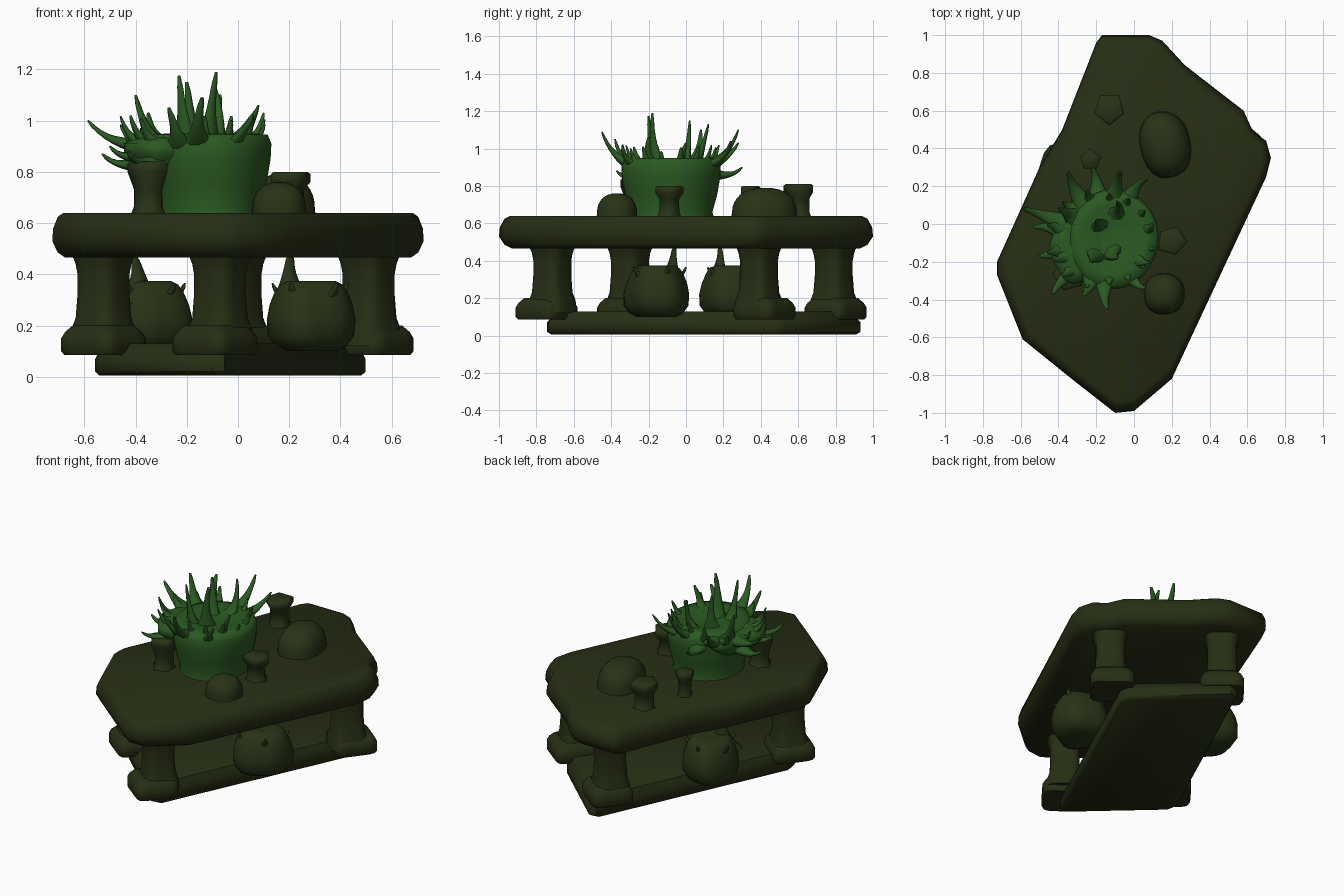
import bpy, bmesh, math, random
from mathutils import Vector, Matrix

if "Cube" in bpy.data.objects:
    bpy.data.objects.remove(bpy.data.objects["Cube"])

random.seed(4)
ANG = math.radians(-38)                  # legs and feet are turned about z
U, V = Vector((0.417, 0.909)), Vector((0.909, -0.417))


def material(name, col):
    m = bpy.data.materials.new(name)
    m.diffuse_color = (*col, 1)
    m.use_nodes = True
    m.node_tree.nodes["Principled BSDF"].inputs["Base Color"].default_value = m.diffuse_color
    return m


WOOD = material("dark_olive", (0.020, 0.028, 0.007))
ROCK = material("moss_olive", (0.021, 0.033, 0.008))
LEAF = material("leaf_green", (0.024, 0.10, 0.016))


def loft(name, rings, mat, angle=50):
    """Skin a stack of equal-sized rings and cap both ends."""
    bm = bmesh.new()
    rows = [[bm.verts.new(p) for p in r] for r in rings]
    n = len(rows[0])
    for a, b in zip(rows, rows[1:]):
        for i in range(n):
            j = (i + 1) % n
            bm.faces.new((a[i], a[j], b[j], b[i]))
    bm.faces.new(rows[0][::-1])
    bm.faces.new(rows[-1])
    bmesh.ops.recalc_face_normals(bm, faces=bm.faces[:])
    me = bpy.data.meshes.new(name)
    bm.to_mesh(me)
    bm.free()
    ob = bpy.data.objects.new(name, me)
    bpy.context.collection.objects.link(ob)
    me.materials.append(mat)
    bpy.ops.object.select_all(action='DESELECT')
    ob.select_set(True)
    bpy.context.view_layer.objects.active = ob
    bpy.ops.object.shade_smooth_by_angle(angle=math.radians(angle))
    return ob


def turned(name, x, y, profile, mat, n=20, sx=1, sy=1, rot=0, square=2, wob=0, angle=50):
    """Turned or squared body; profile is (z, radius) pairs, square is the superellipse power."""
    waves = [(k, random.uniform(0, 6.28)) for k in (2, 3, 5)]
    rings = []
    for z, r in profile:
        ring = []
        for i in range(n):
            t = math.tau * i / n
            c, s = math.cos(t), math.sin(t)
            k = (abs(c) ** square + abs(s) ** square) ** (-1 / square)
            k *= 1 + wob * sum(math.sin(f * t + p + z * 4) for f, p in waves) / 2
            p = Matrix.Rotation(rot, 2) @ Vector((c * k * r * sx, s * k * r * sy))
            ring.append((x + p.x, y + p.y, z))
        rings.append(ring)
    return loft(name, rings, mat, angle)


def plate(name, outline, levels, mat, centre):
    """Slab with rounded edges; levels are (z, inset factor) pairs."""
    c = Vector(centre)
    rings = [[(*(c + (Vector(p) - c) * k), z) for p in outline] for z, k in levels]
    return loft(name, rings, mat)


def leaf(name, base, tip, w, mat=LEAF, lift=0.05):
    """Tapered curved blade from base to tip."""
    b, t = Vector(base), Vector(tip)
    out = Vector((t.x - b.x, t.y - b.y, 0))
    side = Vector((-out.y, out.x, 0)).normalized() if out.length > 0.01 else Vector((1, 0, 0))
    sway = side * random.uniform(-0.05, 0.05) if w > 0.06 else side * 0
    mid = (b + t) / 2 + out * 0.2 - Vector((0, 0, lift)) + sway
    rings = []
    for i in range(9):
        s = i / 8
        p = b * (1 - s) ** 2 + mid * 2 * s * (1 - s) + t * s * s
        d = ((mid - b) * (1 - s) + (t - mid) * s).normalized()
        nor = d.cross(side).normalized()
        r = w * ((1 - s) ** 2 * 0.82 + 0.18) * (0.5 if i == 8 else 1)
        rings.append([p + side * r * math.cos(a) + nor * r * 0.6 * math.sin(a)
                      for a in (math.tau * k / 8 for k in range(8))])
    return loft(name, rings, mat, 70)


# table top
top = [(-0.17, 1), (0.08, 1), (0.15, 0.97), (0.27, 0.84), (0.58, 0.6), (0.63, 0.49),
       (0.7, 0.44), (0.725, 0.35), (0.7, 0.25), (0.2, -0.82), (0.0, -0.99), (-0.1, -1.0),
       (-0.33, -0.82), (-0.59, -0.61), (-0.725, -0.27), (-0.725, -0.2), (-0.5, 0.3),
       (-0.38, 0.5), (-0.2, 0.96)]
plate("table_top", top, [(0.465, 0.93), (0.485, 0.97), (0.53, 1), (0.58, 0.995),
                         (0.625, 0.97), (0.64, 0.94)], WOOD, (0, 0))

# base plate, a skewed rectangle with clipped corners
L, W, k = 0.7, 0.325, 0.04
base = []
for u, v in [(-L, -W + k), (-L, W - k), (-L + k, W), (L - k, W), (L, W - k), (L, -W + k),
             (L - k, -W), (-L + k, -W)]:
    base.append(Vector((-0.03, 0.095)) + U * (u - 0.32 * v) + V * v)
plate("base_plate", base, [(0.005, 0.97), (0.02, 1), (0.07, 1), (0.1, 0.97), (0.13, 0.93)],
      WOOD, (-0.03, 0.095))

# four legs with square feet
for i, (x, y, fx, fy) in enumerate([(-0.07, -0.715, -0.09, -0.745), (-0.525, -0.3, -0.525, -0.31),
                                    (0.51, 0.39, 0.52, 0.42), (-0.01, 0.79, 0.0, 0.80)]):
    turned(f"leg_{i+1}", x, y, [(0.12, 0.115), (0.19, 0.105), (0.23, 0.092), (0.32, 0.086),
                                (0.4, 0.086), (0.44, 0.092), (0.48, 0.105)],
           WOOD, 24, rot=ANG, square=4)
    turned(f"foot_{i+1}", fx, fy, [(0.085, 0.12), (0.1, 0.13), (0.15, 0.13),
                                   (0.175, 0.118), (0.2, 0.095)],
           WOOD, 32, rot=ANG, square=7)

# lumpy urns under the table, each with a peak and ragged rim
for i, (x, y, px, py) in enumerate([(0.285, -0.155, 0.205, -0.06), (-0.35, 0.25, -0.41, 0.18)]):
    turned(f"urn_{i+1}", x, y, [(0.1, 0.10), (0.12, 0.14), (0.16, 0.168), (0.22, 0.172),
                                (0.28, 0.16), (0.33, 0.14), (0.36, 0.12), (0.375, 0.09),
                                (0.37, 0.04)], ROCK, 24, wob=0.08, angle=80)
    leaf(f"urn_peak_{i+1}", (px + 0.01, py - 0.02, 0.28), (px, py, 0.48), 0.1, ROCK, 0)
    for j in range(5):
        a = j * 1.257 + 0.4
        c, s = math.cos(a), math.sin(a)
        leaf(f"urn_rim_{i+1}_{j+1}", (x + 0.09 * c, y + 0.09 * s, 0.29),
             (x + 0.155 * c, y + 0.155 * s, 0.365), 0.06, ROCK, 0.01)

# rounded stones on the table
for i, (x, y, rx, ry, h, rot) in enumerate([(0.165, 0.42, 0.13, 0.175, 0.155, 0.2),
                                            (0.16, -0.37, 0.106, 0.106, 0.125, 0)]):
    prof = [(0.62, 1.03)] + [(0.66 + (h - 0.025) * math.sin(t), max(math.cos(t), 0.02) ** 0.8)
                             for t in (q * math.pi / 16 for q in range(9))]
    turned(f"stone_{i+1}", x, y, prof, ROCK, 24, rx, ry, rot, square=2.3, wob=0.015)

# small flared angular stumps on the table
for i, (x, y, r, h, rot) in enumerate([(-0.13, 0.61, 0.085, 0.81, -1.57), (-0.23, 0.34, 0.058, 0.8, 0.3),
                                       (0.2, -0.09, 0.078, 0.80, -1.3), (-0.345, -0.27, 0.085, 0.84, 0.6)]):
    turned(f"stump_{i+1}", x, y, [(0.62, r * 0.95), (0.66, r * 0.72), (0.73, r * 0.7),
                                  (h - 0.04, r), (h - 0.008, r), (h, r * 0.85)],
           ROCK, 5, rot=rot, wob=0.06, angle=80)

# main plant: bowl body and leafy mass on its left
turned("plant_bowl", -0.11, -0.08, [(0.62, 0.21), (0.66, 0.2), (0.75, 0.222), (0.85, 0.238),
                                    (0.91, 0.24), (0.945, 0.225), (0.95, 0.17), (0.935, 0.1),
                                    (0.93, 0.03)], LEAF, 32, sx=1.0, sy=1.1, wob=0.015, angle=80)
turned("leaf_mass", -0.28, -0.1, [(0.76, 0.05), (0.82, 0.12), (0.87, 0.165), (0.91, 0.165),
                                  (0.935, 0.12), (0.93, 0.04)], LEAF, 24, sx=0.95, sy=1.3,
       wob=0.12, angle=80)

# long curling leaves round the rim: tip positions
tips = [(-0.585, 0.08, 1.0), (-0.53, -0.02, 0.87), (-0.5, -0.17, 0.9), (-0.43, -0.37, 0.88),
        (-0.4, 0.08, 1.1), (-0.35, 0.28, 1.03), (-0.22, 0.3, 0.9),
        (-0.07, 0.28, 1.1), (0.07, 0.24, 1.04), (0.08, -0.2, 1.06), (0.06, -0.34, 1.02),
        (-0.14, -0.45, 1.09), (-0.27, -0.38, 1.05), (-0.23, -0.2, 1.175), (-0.085, -0.18, 1.19),
        (-0.2, 0.02, 1.15), (0.1, 0.0, 1.03), (-0.42, -0.2, 1.02), (-0.09, 0.12, 1.13)]
for i, t in enumerate(tips):
    c = Vector((-0.16, -0.08))
    d = Vector(t[:2]) - c
    b = c + d.normalized() * min(d.length * 0.62, 0.19)
    leaf(f"leaf_{i+1}", (b.x, b.y, min(0.9, t[2] - 0.03)), t, 0.07)
# short points filling between the leaves
for i in range(14):
    a = math.tau * (i + 0.5) / 14
    c, s = math.cos(a), math.sin(a)
    r = 0.24 + 0.1 * max(0, -c)
    leaf(f"leaf_point_{i+1}", (-0.13 + c * r * 0.75, -0.08 + s * r * 0.75, 0.9),
         (-0.13 + c * r, -0.08 + s * r, random.uniform(0.97, 1.02)), 0.055, LEAF, 0.02)
